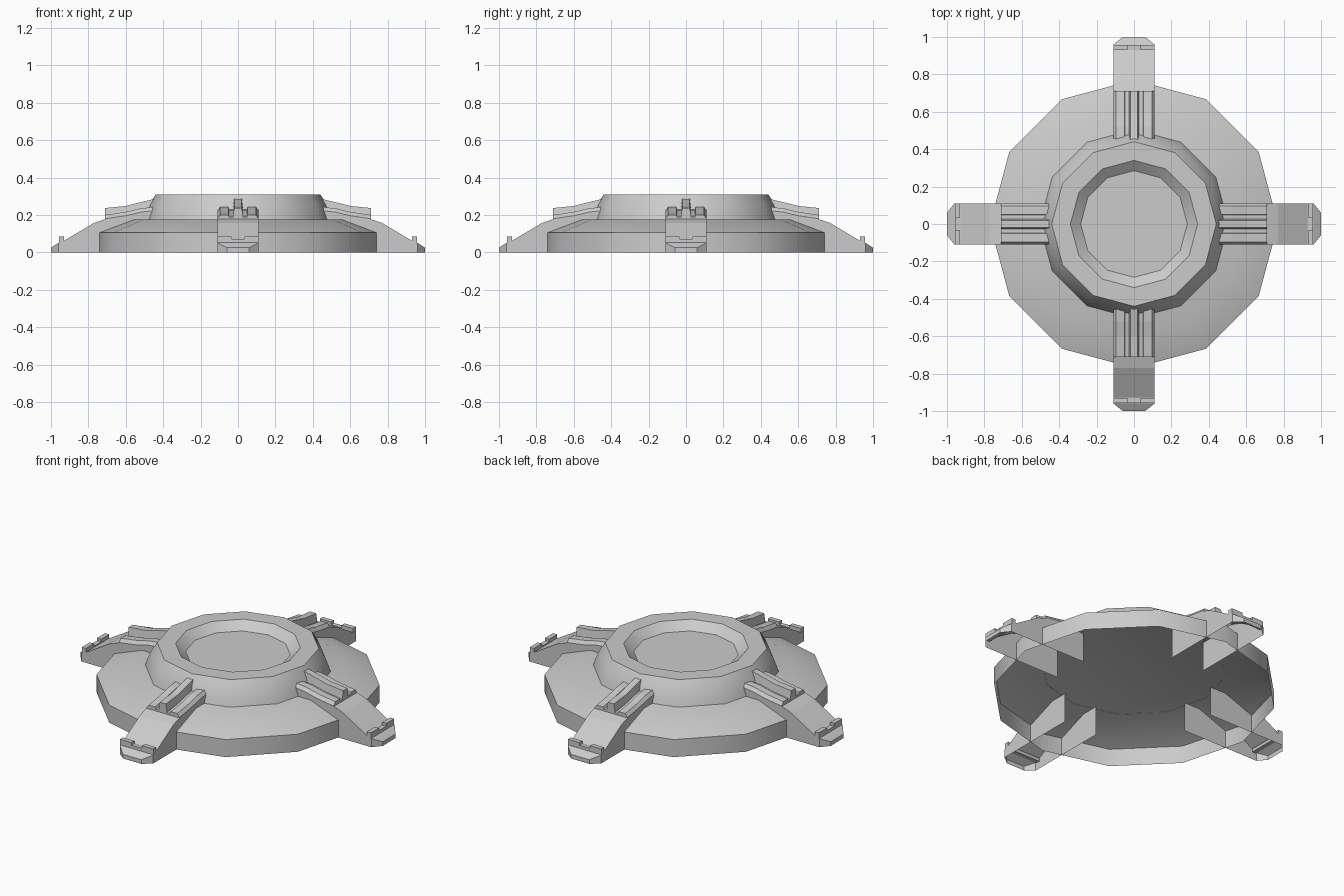
import bpy, bmesh, math
from mathutils import Matrix

if "Cube" in bpy.data.objects:
    bpy.data.objects.remove(bpy.data.objects["Cube"])


def finish(name, bm, smooth=None):
    bmesh.ops.remove_doubles(bm, verts=bm.verts, dist=1e-5)
    bmesh.ops.recalc_face_normals(bm, faces=bm.faces)
    me = bpy.data.meshes.new(name)
    bm.to_mesh(me)
    bm.free()
    ob = bpy.data.objects.new(name, me)
    bpy.context.collection.objects.link(ob)
    if smooth:
        bpy.ops.object.select_all(action='DESELECT')
        bpy.context.view_layer.objects.active = ob
        ob.select_set(True)
        bpy.ops.object.shade_smooth_by_angle(angle=math.radians(smooth))
    return ob


def skin(bm, rows, closed):
    """Join rows of points with quads; return the vertex rows."""
    vs = [[bm.verts.new(p) for p in row] for row in rows]
    n = len(vs[0])
    for a, b in zip(vs, vs[1:]):
        for i in range(n if closed else n - 1):
            j = (i + 1) % n
            bm.faces.new((a[i], a[j], b[j], b[i]))
    return vs


def turned(name, profile):
    """Twelve-sided shell from (radius, z) points, capped at the last ring."""
    bm = bmesh.new()
    rows = [[(r * math.cos(k * math.pi / 6), r * math.sin(k * math.pi / 6), z)
             for k in range(12)] for r, z in profile]
    vs = skin(bm, rows, True)
    bm.faces.new(vs[-1])
    ob = finish(name, bm, 35)
    up = sum(p.normal.z * p.area for p in ob.data.polygons)
    if up < 0:
        ob.data.flip_normals()


def mirrored(half):
    return half + [(-y, z) for y, z in reversed(half)]


def box(bm, x0, x1, y0, y1, z0, z1):
    m = Matrix.Translation(((x0 + x1) / 2, (y0 + y1) / 2, (z0 + z1) / 2)) @ \
        Matrix.Diagonal((x1 - x0, y1 - y0, z1 - z0, 1))
    bmesh.ops.create_cube(bm, size=1, matrix=m)


# Base plate, open underneath, and raised dome with a shallow dish
turned("base_plate", [(.77, 0), (.77, .105), (.585, .175)])
turned("dome", [(.505, .174), (.495, .205), (.475, .255), (.44, .31),
                (.34, .31), (.285, .265)])


def clamp_section(wing, spine):
    return mirrored([(.11, 0), (.11, .17), (.11, wing - .02), (.095, wing),
                     (.052, wing), (.047, wing - .012), (.028, wing - .012),
                     (.02, spine)])


def build_arm(name, turn):
    bm = bmesh.new()
    # Ribbed inner part with a central spine
    stations = [(.45, .243, .285), (.52, .235, .268), (.60, .216, .248), (.71, .2, .237)]
    vs = skin(bm, [[(r, y, z) for y, z in clamp_section(w, s)]
                   for r, w, s in stations], False)
    bm.faces.new(vs[-1][1:-1])
    # Sloping foot with a tapered toe
    foot = [(.71, .11, .177), (.77, .11, .157), (.925, .11, .065),
            (.96, .11, .05), (1.0, .06, .025)]
    vs = skin(bm, [[(r, y, z) for y, z in mirrored([(w, 0), (w, h)])]
                   for r, w, h in foot], False)
    bm.faces.new(vs[-1])
    # Notched ridge across the toe
    box(bm, .93, .957, -.035, .035, .045, .07)
    for s in (-1, 1):
        box(bm, .93, .957, min(s * .035, s * .11), max(s * .035, s * .11), .045, .086)
    ob = finish(name, bm)
    ob.data.transform(Matrix.Rotation(turn, 4, 'Z'))


for i, side in enumerate(("right", "back", "left", "front")):
    build_arm(side + "_arm", i * math.pi / 2)
